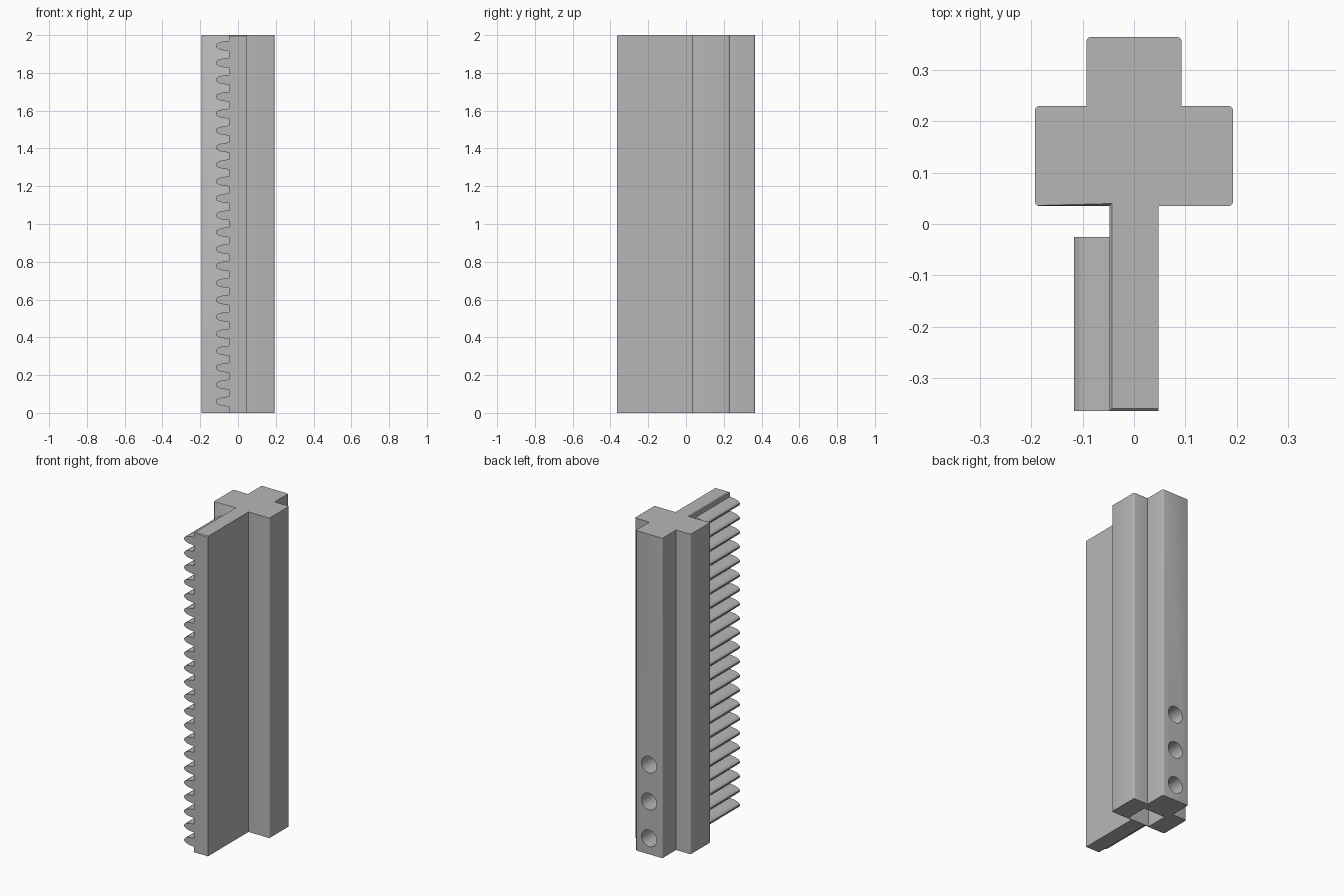
import bpy, bmesh, math
from mathutils import Matrix

cube = bpy.data.objects.get("Cube")
if cube:
    bpy.data.objects.remove(cube, do_unlink=True)

grey = bpy.data.materials.new("plain_grey")
grey.use_nodes = True
grey.diffuse_color = (0.47, 0.47, 0.47, 1)
grey.node_tree.nodes["Principled BSDF"].inputs["Base Color"].default_value = (0.47, 0.47, 0.47, 1)


def finish(name, bm):
    bmesh.ops.recalc_face_normals(bm, faces=bm.faces[:])
    mesh = bpy.data.meshes.new(name)
    bm.to_mesh(mesh)
    bm.free()
    mesh.materials.append(grey)
    obj = bpy.data.objects.new(name, mesh)
    bpy.context.collection.objects.link(obj)
    return obj


def prism(bm, points, offset):
    """Extrude a closed outline along an offset."""
    face = bm.faces.new([bm.verts.new(p) for p in points])
    out = bmesh.ops.extrude_face_region(bm, geom=[face])
    verts = [v for v in out["geom"] if isinstance(v, bmesh.types.BMVert)]
    bmesh.ops.translate(bm, vec=offset, verts=verts)


HEIGHT = 2.0
FRONT, SHOULDER, STEP, BACK = -0.365, 0.035, 0.23, 0.365
WEB, ARM, SPINE = 0.048, 0.193, 0.0925

# Cross-shaped column with a long web to the front
half = [(WEB, FRONT), (WEB, SHOULDER), (ARM, SHOULDER), (ARM, STEP), (SPINE, STEP), (SPINE, BACK)]
outline = half + [(-x, y) for x, y in reversed(half)]
bm = bmesh.new()
prism(bm, [(x, y, 0) for x, y in outline], (0, 0, HEIGHT))


def is_outer_corner(edge):
    a, b = (v.co for v in edge.verts)
    upright = abs(a.z - b.z) > 1
    return upright and (abs(a.x) > ARM - 0.01 or a.y > BACK - 0.01)


bmesh.ops.bevel(bm, geom=[e for e in bm.edges if is_outer_corner(e)],
                offset=0.008, segments=3, profile=0.5, affect='EDGES')


# Small chamfers round the top of the toothed side
def is_top_lip(edge):
    return all(v.co.z > HEIGHT - 0.01 and v.co.y < SHOULDER + 0.001
               and (v.co.x < 0 or v.co.y < FRONT + 0.01) for v in edge.verts)


bmesh.ops.bevel(bm, geom=[e for e in bm.edges if is_top_lip(e)],
                offset=0.005, segments=1, affect='EDGES')
column = finish("column", bm)

# Socket in the underside, and three screw holes in the back that reach it
cutters = []
bm = bmesh.new()
bmesh.ops.create_cube(bm, size=1, matrix=Matrix.Translation((0, 0.11, 0.3))
                      @ Matrix.Diagonal((0.15, 0.14, 0.8, 1)))
cutters.append(finish("socket_cutter", bm))
for i in range(3):
    bm = bmesh.new()
    place = Matrix.Translation((0, 0.27, 0.1 + 0.23 * i)) @ Matrix.Rotation(math.pi / 2, 4, 'X')
    bmesh.ops.create_cone(bm, cap_ends=True, segments=32, radius1=0.052, radius2=0.052,
                          depth=0.24, matrix=place)
    cutters.append(finish("screw_hole_cutter", bm))

for cutter in cutters:
    cutter.hide_render = True
    mod = column.modifiers.new("cut", 'BOOLEAN')
    mod.operation = 'DIFFERENCE'
    mod.solver = 'EXACT'
    mod.object = cutter
bpy.context.view_layer.update()
cut_mesh = bpy.data.meshes.new_from_object(
    column.evaluated_get(bpy.context.evaluated_depsgraph_get()))
column.modifiers.clear()
column.data = cut_mesh
for cutter in cutters:
    bpy.data.objects.remove(cutter, do_unlink=True)

# Rack of rounded teeth along the right side of the web
TEETH, FIRST, LAST = 22, 0.06, 1.943
flank = [(-0.04, 0.026), (-0.053, 0.026), (-0.08, 0.023), (-0.1, 0.018), (-0.112, 0.011), (-0.117, 0.004)]
tooth = flank + [(x, -z) for x, z in reversed(flank)]
bm = bmesh.new()
for i in range(TEETH):
    mid = FIRST + (LAST - FIRST) * i / (TEETH - 1)
    prism(bm, [(x, FRONT, mid + z) for x, z in tooth], (0, 0.34, 0))
rack = finish("rack_teeth", bm)

# Smooth the curves and keep the edges sharp
for obj in (column, rack):
    bpy.ops.object.select_all(action='DESELECT')
    obj.select_set(True)
    bpy.context.view_layer.objects.active = obj
    bpy.ops.object.shade_smooth_by_angle(angle=math.radians(32))
